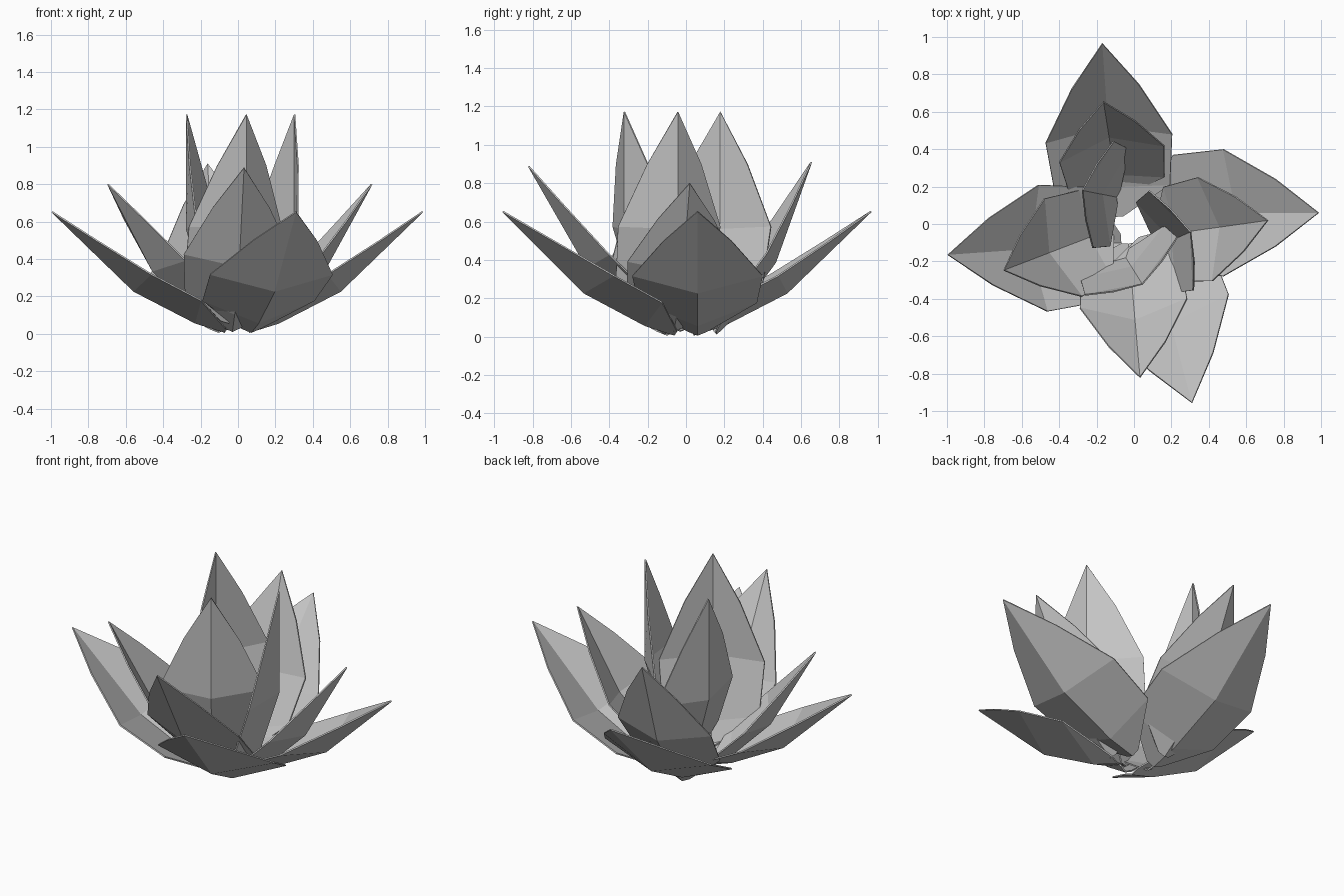
import bpy
import math
from mathutils import Matrix, Vector

cube = bpy.data.objects.get("Cube")
if cube:
    bpy.data.objects.remove(cube, do_unlink=True)

grey = bpy.data.materials.new("petal_grey")
grey.use_nodes = True
colour = (0.55, 0.55, 0.55, 1)
grey.diffuse_color = colour
grey.node_tree.nodes["Principled BSDF"].inputs["Base Color"].default_value = colour

# Half petal from base to tip: keel points, and rim points with their half width
KEEL = [(0, 0, 0), (0.16, 0, 0.05), (0.49, 0, 0.22), (0.93, 0, 0.645)]
RIM = [(0, 0.05, 0.02), (0.15, 0.31, 0.17), (0.42, 0.34, 0.31), (0.70, 0.18, 0.49)]


def petal(name, base, heading, tilt=0, scale=1, width=1):
    """A creased petal, lifted by tilt and turned to its heading (degrees)."""
    left = [(x, y * width, z) for x, y, z in RIM]
    right = [(x, -y, z) for x, y, z in left]
    n = len(KEEL)
    faces = []
    for i in range(n - 1):
        faces.append((i, i + 1, n + i + 1, n + i))
        faces.append((i, 2 * n + i, 2 * n + i + 1, i + 1))
    # The last strip closes on the tip, with a rim corner on each side
    faces[-2:] = [(n - 2, n - 1, 2 * n - 1, 2 * n - 2),
                  (n - 2, 3 * n - 2, 3 * n - 1, n - 1)]
    place = (Matrix.Translation(Vector(base))
             @ Matrix.Rotation(math.radians(heading), 4, "Z")
             @ Matrix.Rotation(math.radians(-tilt), 4, "Y")
             @ Matrix.Scale(scale, 4))
    mesh = bpy.data.meshes.new(name)
    mesh.from_pydata([place @ Vector(p) for p in KEEL + left + right], [], faces)
    mesh.materials.append(grey)
    obj = bpy.data.objects.new(name, mesh)
    bpy.context.collection.objects.link(obj)
    skin = obj.modifiers.new("thickness", "SOLIDIFY")
    skin.thickness = 0.008
    skin.offset = 1


# Wide outer petals
petal("outer_petal_left", (0.06, 0.06, 0.005), 0)
petal("outer_petal_front", (0.07, -0.06, 0.005), -75)
petal("outer_petal_right", (-0.07, -0.10, 0.005), 184)
petal("outer_petal_back", (-0.105, 0.04, 0.005), 94)

# Middle petals, raised halfway
petal("middle_petal_left", (0.115, -0.065, 0.025), 8, 17, 0.87, 0.95)
petal("middle_petal_front", (-0.03, -0.11, 0.01), -85, 16, 1, 0.85)
petal("middle_petal_right", (-0.13, -0.03, 0.025), 201, 17, 0.87, 0.95)
petal("middle_petal_back", (-0.085, 0.16, 0.01), 99, 26, 0.91, 0.92)

# Upright inner petals
petal("inner_petal_left", (0.14, -0.115, 0.055), 24, 46, 1, 0.86)
petal("inner_petal_front", (-0.05, -0.17, 0.055), -58, 46, 1, 0.86)
petal("inner_petal_right", (-0.10, 0.145, 0.055), 169, 46, 1, 0.86)
